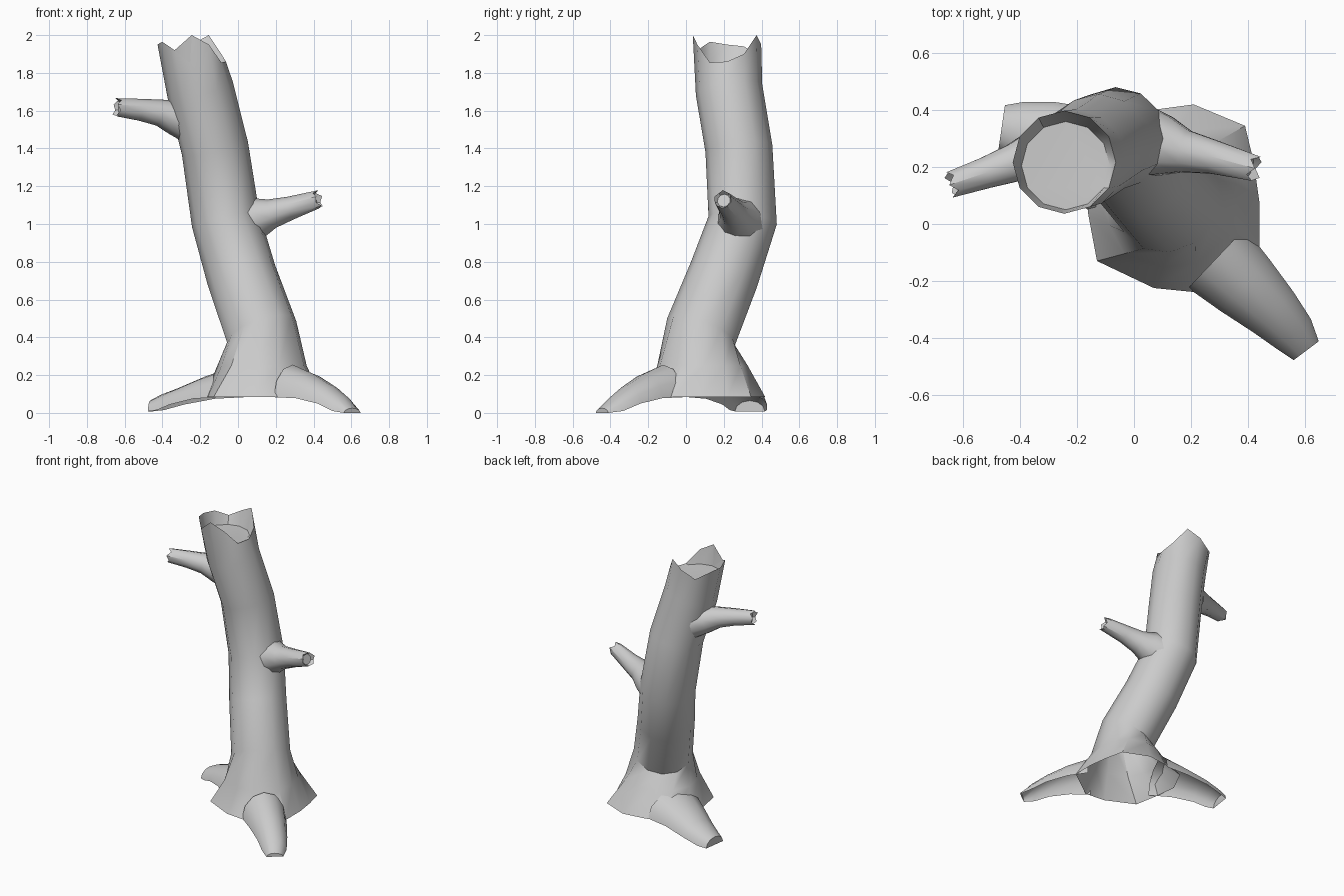
import bpy, bmesh, math
from mathutils import Vector

if "Cube" in bpy.data.objects:
    bpy.data.objects.remove(bpy.data.objects["Cube"])

SIDES = 12


def ring(center, tangent, r, n=SIDES, ref=(1, 0, 0)):
    t = Vector(tangent).normalized()
    u = Vector(ref)
    u = (u - t * u.dot(t)).normalized()
    v = t.cross(u)
    return [Vector(center) + (u * math.cos(a) + v * math.sin(a)) * r
            for a in (2 * math.pi * i / n for i in range(n))]


def path_rings(stations, n=SIDES, ref=(1, 0, 0)):
    pts = [Vector(s[:3]) for s in stations]
    last = len(pts) - 1
    return [ring(p, pts[min(i + 1, last)] - pts[max(i - 1, 0)], stations[i][3], n, ref)
            for i, p in enumerate(pts)]


def loft(name, rings, closed=True, cap=True):
    bm = bmesh.new()
    rows = [[bm.verts.new(p) for p in r] for r in rings]
    n = len(rows[0])
    for a, b in zip(rows, rows[1:]):
        for i in range(n if closed else n - 1):
            j = (i + 1) % n
            bm.faces.new((a[i], a[j], b[j], b[i]))
    if cap:
        bm.faces.new(rows[-1])
    bmesh.ops.recalc_face_normals(bm, faces=bm.faces)
    mesh = bpy.data.meshes.new(name)
    bm.to_mesh(mesh)
    bm.free()
    ob = bpy.data.objects.new(name, mesh)
    bpy.context.collection.objects.link(ob)
    bpy.ops.object.select_all(action='DESELECT')
    ob.select_set(True)
    bpy.context.view_layer.objects.active = ob
    bpy.ops.object.shade_smooth_by_angle(angle=math.radians(38))
    return ob


# Trunk: flared open foot, leaning stem, splintered rim and sunken floor
stem = path_rings([(.125, .08, .43, .193), (.018, .20, .73, .187), (-.065, .30, 1.02, .182),
                   (-.122, .28, 1.40, .178), (-.2, .228, 1.71, .178)])
foot = [Vector(p + (.083,)) for p in [
    (.44, .08), (.42, .22), (.39, .345), (.21, .42), (.06, .40), (-.10, .36),
    (-.18, .20), (-.16, .03), (-.13, -.13), (.07, -.225), (.22, -.24), (.44, -.08)]]
knee = []
for low, high in zip(foot, stem[0]):
    p = low.lerp(high, .58)
    p.z = .25
    knee.append(p)
heights = [1.86, 1.90, 2.0, 1.95, 1.90, 1.94, 1.95, 1.965, 1.92, 2.0, 1.95, 1.855]
rim = ring((-.245, .217, 0), (0, 0, 1), .181)
floor = ring((-.24, .205, 1.85), (0, 0, 1), .155)
for p, z in zip(rim, heights):
    p.z = z
loft("trunk", [foot, knee] + stem + [rim, floor])


# Roots: open-bottomed arches that taper to the ground
def root(name, stations, n=7):
    pts = [Vector((s[0], s[1], 0)) for s in stations]
    last = len(pts) - 1
    rows = []
    for i, (x, y, half, top, low) in enumerate(stations):
        d = (pts[min(i + 1, last)] - pts[max(i - 1, 0)]).normalized()
        side = Vector((-d.y, d.x, 0))
        row = []
        for k in range(n):
            a = math.pi * k / (n - 1)
            p = pts[i] + side * math.cos(a) * half
            p.z = low + (top - low) * math.sin(a)
            row.append(p)
        rows.append(row)
    loft(name, rows, closed=False)


root("front_root", [(.29, -.12, .145, .255, .083), (.39, -.215, .125, .21, .078),
                    (.49, -.31, .10, .145, .05), (.56, -.385, .08, .085, .01),
                    (.605, -.445, .055, .025, 0)])
root("back_root", [(-.04, .20, .20, .24, .083), (-.18, .255, .16, .19, .075),
                   (-.32, .31, .125, .13, .045), (-.41, .33, .10, .095, .015),
                   (-.465, .338, .08, .065, .008)])


# Branch stubs with broken tips
def branch(name, stations, n=10):
    rings = path_rings(stations, n, (0, 0, 1))
    tip = Vector(stations[-1][:3])
    out = (tip - Vector(stations[-2][:3])).normalized()
    inner = [tip.lerp(p, .75) - out * .02 for p in rings[-1]]
    for i, p in enumerate(rings[-1]):
        p += out * (.014, -.012, .006, -.006)[i % 4]
    loft(name, rings + [inner])


branch("right_branch", [(.0, .30, 1.0, .135), (.10, .275, 1.03, .112), (.18, .255, 1.055, .078),
                        (.28, .235, 1.085, .062), (.425, .195, 1.13, .047)])
branch("left_branch", [(-.26, .27, 1.54, .11), (-.34, .245, 1.565, .092), (-.42, .215, 1.59, .07),
                       (-.52, .18, 1.605, .058), (-.64, .14, 1.617, .048)])
